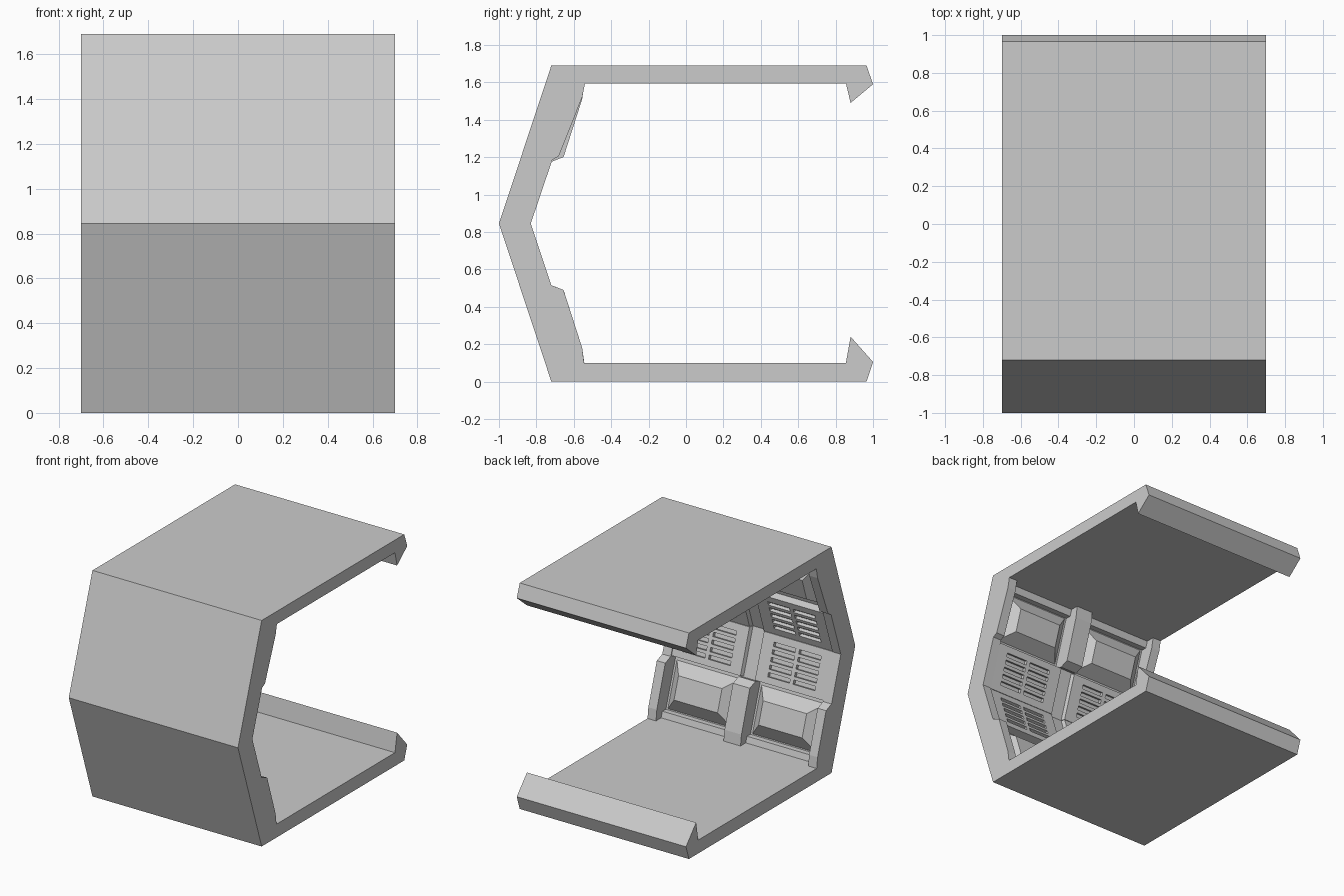
import bpy, bmesh
from mathutils import Vector

if "Cube" in bpy.data.objects:
    bpy.data.objects.remove(bpy.data.objects["Cube"])

MID = 0.845                      # height of the wall fold


def make(name, bm, mirror=None):
    bmesh.ops.recalc_face_normals(bm, faces=bm.faces)
    me = bpy.data.meshes.new(name)
    bm.to_mesh(me)
    bm.free()
    ob = bpy.data.objects.new(name, me)
    bpy.context.collection.objects.link(ob)
    if mirror:
        m = ob.modifiers.new("mirror", 'MIRROR')
        m.use_axis = mirror
        m.use_mirror_merge = False
        if mirror[2]:
            ob.location.z = MID
    return ob


def extrude_profile(name, pts, x0, x1, mirror=None):
    bm = bmesh.new()
    f = bm.faces.new([bm.verts.new((x0, y, z)) for y, z in pts])
    r = bmesh.ops.extrude_face_region(bm, geom=[f])
    bmesh.ops.translate(bm, vec=(x1 - x0, 0, 0),
                        verts=[v for v in r["geom"] if isinstance(v, bmesh.types.BMVert)])
    return make(name, bm, mirror)


# wall frame: s runs down the lower slope from the fold, d runs inward from the outer skin
U = Vector((0, 0.3146, -0.9493))
N = Vector((0, 0.9493, 0.3146))


def wall(x, s, d):
    return Vector((x, -1, 0)) + U * s + N * d


def frustum(name, base, top, d0, d1, mirror):
    """Block on the wall: base and top are (x0, x1, s0, s1)."""
    bm = bmesh.new()
    rings = []
    for (x0, x1, s0, s1), d in ((base, d0), (top, d1)):
        rings.append([bm.verts.new(wall(x, s, d)) for x, s in
                      ((x0, s0), (x1, s0), (x1, s1), (x0, s1))])
    a, b = rings
    bm.faces.new(a)
    bm.faces.new(b)
    for i in range(4):
        j = (i + 1) % 4
        bm.faces.new((a[i], a[j], b[j], b[i]))
    return make(name, bm, mirror)


# outer shell with roof, floor and lipped edges
outer_top = [(0.855, 1.595), (0.88, 1.49), (1, 1.59), (0.965, 1.69), (-0.72, 1.69)]
outer_low = [(-1, MID), (-0.72, 0), (0.965, 0), (1, 0.105), (0.88, 0.24), (0.855, 0.1)]
extrude_profile("shell", outer_top + outer_low +
                [(-0.648, 0.1), (-0.895, MID), (-0.648, 1.595)], -0.7, 0.7)

# end frames follow the stepped inner outline
inner = [(-0.545, 0.1), (-0.555, 0.18), (-0.655, 0.49), (-0.72, 0.515), (-0.83, MID),
         (-0.715, 1.185), (-0.68, 1.205), (-0.555, 1.52), (-0.54, 1.595)]
back = [(-0.68, 1.6), (-0.93, MID), (-0.68, 0.09)]
extrude_profile("end_frame", inner + back, 0.63, 0.7, (True, False, False))

# centre ribs and the shallow strip joining them
rib = [wall(0, s, d) for s, d in ((0.401, 0.09), (0.401, 0.162), (0.446, 0.216),
                                  (0.771, 0.213), (0.855, 0.198), (0.83, 0.09))]
extrude_profile("centre_rib", [(p.y, p.z) for p in rib], -0.07, 0.07, (False, False, True))
strip = [wall(0, s, d) for s, d in ((0.03, 0.09), (0.043, 0.13), (0.41, 0.13), (0.41, 0.09))]
extrude_profile("centre_strip", [(p.y, p.z) for p in strip], -0.07, 0.07, (False, False, True))

# raised bevelled blocks and kick strips in each bay
ALL = (True, False, True)
frustum("bevelled_block", (0.08, 0.62, 0.42, 0.77), (0.17, 0.53, 0.51, 0.68), 0.095, 0.18, ALL)
frustum("kick_strip", (0.06, 0.64, 0.77, 0.85), (0.06, 0.64, 0.785, 0.85), 0.09, 0.14, ALL)


# vent panels: grid with slot cells sunk in, sloping rim
def vent_panel():
    xs = [0.06, 0.155, 0.335, 0.365, 0.545, 0.63]
    ss = [0.053]
    for i in range(5):
        ss += [0.105 + i * 0.053, 0.105 + i * 0.053 + 0.03]
    ss.append(0.395)
    bm = bmesh.new()
    grid = [[bm.verts.new(wall(x, s, 0.155)) for x in xs] for s in ss]
    slots = []
    for j in range(len(ss) - 1):
        for i in range(len(xs) - 1):
            f = bm.faces.new((grid[j][i], grid[j][i + 1], grid[j + 1][i + 1], grid[j + 1][i]))
            if i in (1, 3) and j % 2 == 1:
                slots.append(f)
    rim = [e for e in bm.edges if e.is_boundary]
    r = bmesh.ops.extrude_edge_only(bm, edges=rim)
    for v in r["geom"]:
        if isinstance(v, bmesh.types.BMVert):
            top = (v.co - wall(0, ss[0], 0.155)).dot(U) < 0.001
            v.co += -N * 0.06 + U * (-0.018 if top else 0)
            if v.co.x < 0.07:
                v.co.x -= 0.025
    r = bmesh.ops.extrude_discrete_faces(bm, faces=slots)
    for f in r["faces"]:
        bmesh.ops.translate(bm, verts=f.verts, vec=-N * 0.025)
    make("vent_panel", bm, ALL)


vent_panel()
